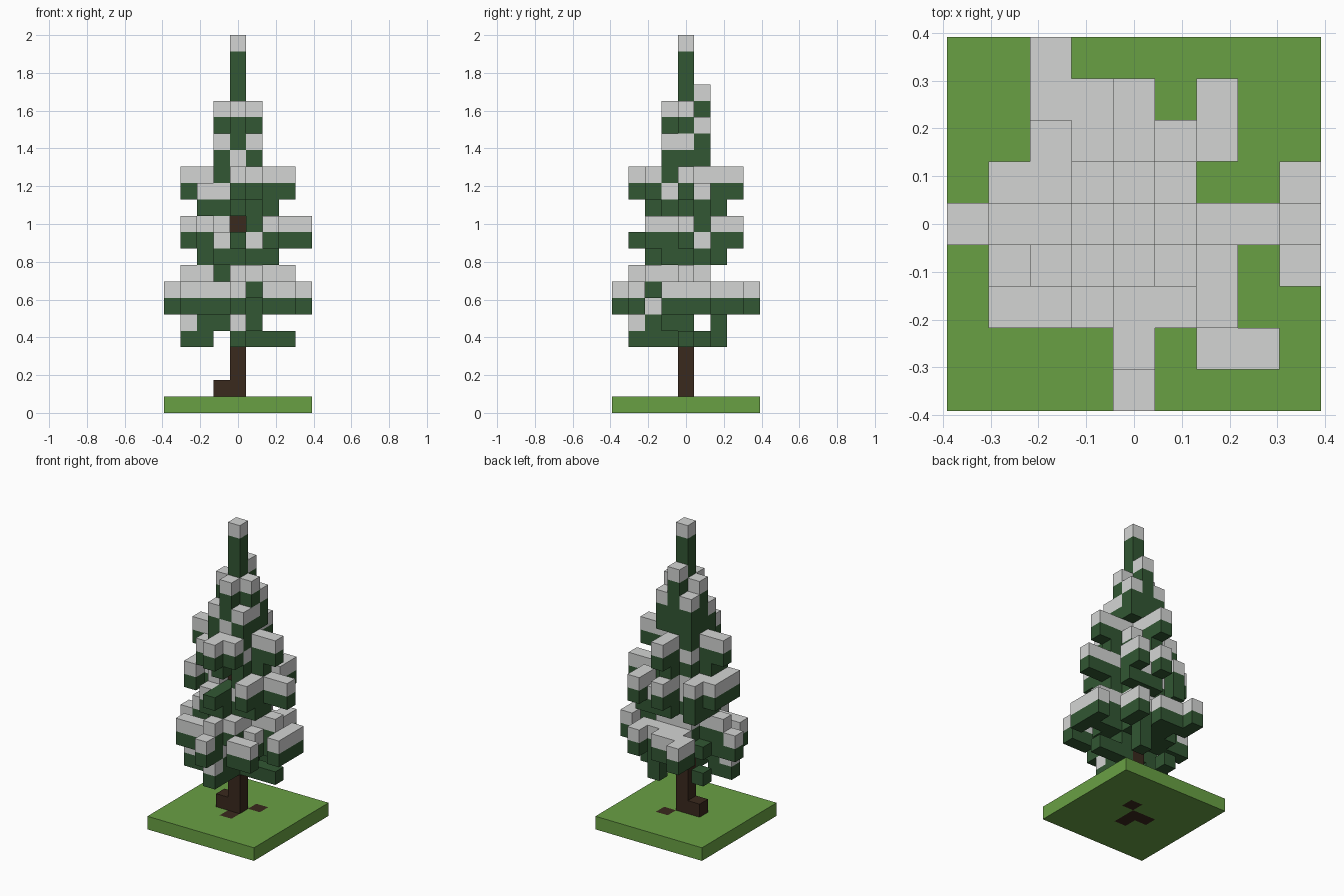
import bpy
import bmesh
from mathutils import Vector

cube = bpy.data.objects.get("Cube")
if cube:
    bpy.data.objects.remove(cube, do_unlink=True)

UNIT = 2 / 23          # edge of one block
leaves, snow, wood, soil = set(), set(), set(), set()
EAST, WEST, NORTH, SOUTH = (1, 0), (-1, 0), (0, 1), (0, -1)


def branch(start, layer, length=1, way=EAST, snowy=True):
    """Straight run of leaf blocks, with a cap of snow if wanted."""
    for i in range(length):
        x, y = start[0] + way[0] * i, start[1] + way[1] * i
        leaves.add((x, y, layer))
        if snowy:
            snow.add((x, y, layer + 1))


def column(x, y, pattern):
    """Upright stack starting at the lowest leaf layer: g leaf, s snow."""
    for z, kind in enumerate(pattern, 4):
        if kind == "g":
            leaves.add((x, y, z))
        elif kind == "s":
            snow.add((x, y, z))


# Ground slab, roots and trunk
roots = {(0, 0, 0), SOUTH + (0,), WEST + (0,), (1, 1, 0)}
soil.update((x, y, 0) for x in range(-4, 5) for y in range(-4, 5))
wood |= roots | {WEST + (1,)} | {(0, 0, z) for z in range(1, 19)}

# Dense foliage around the trunk
column(*SOUTH, "ggggsgg.gggsggs")
column(*NORTH, "..ggsggsggsggggs")
column(*EAST, "ggggsggsggsgsgs")
column(*WEST, "..ggsggsggsgggs")
column(1, -1, ".gggsgsggsggs")
column(-1, -1, ".ggggggsgsggs")
column(1, 1, "..ggsgsggs.ggs")
column(-1, 1, "..ggsgssgsgggs")
column(1, -2, "...gs....gs")

# Lowest sparse twigs
branch((2, 0), 4, 2, snowy=False)
branch((0, -2), 4, snowy=False)
branch((0, -2), 5)
branch((0, -3), 4)
branch((-3, -1), 4, 2)
branch((-2, -1), 5)
branch((-2, 1), 4, snowy=False)
branch((1, 2), 4, snowy=False)
branch((1, 2), 5)

# Wide bottom tier
branch((2, 0), 6, 3)
branch((4, -1), 6, 3, NORTH)
branch((2, -3), 6, 2)
branch((2, -1), 6)
branch((0, -3), 6, 2, SOUTH)
branch((-2, 0), 6, 3, WEST)
branch((-3, -2), 6, 3)
branch((-2, -1), 6, 3, NORTH, snowy=False)
branch((0, 2), 6, 2, NORTH)
branch((-2, 3), 6, 2)
branch((-2, 4), 6)
branch((-1, 2), 6)
branch((1, 2), 6, 2)
branch((2, 3), 6)
branch((2, 0), 7, 2)
branch((-2, 0), 7, 2, WEST)
branch((0, -2), 7, 2, SOUTH)

# Middle tier, with a pinwheel of side shoots under it
for way in (EAST, WEST, NORTH, SOUTH):
    tip = (way[0] * 2, way[1] * 2)
    side = (tip[0] + way[1], tip[1] - way[0])
    branch(side, 9)
    for layer in (9, 12):
        branch(tip, layer, snowy=False)
    branch(tip, 10, 2, way, snowy=way != SOUTH)
    branch(tip, 13, 2, way)        # top tier arms
branch((4, 0), 10)
branch((2, -2), 10, 2, NORTH)
branch((2, 2), 10, 2, NORTH)
branch((-3, -1), 10, 3, NORTH)
branch((-2, 1), 10, 2, NORTH)
branch((-2, 2), 9, snowy=False)
branch((2, 2), 9, snowy=False)
branch((-2, -1), 12)

# Pointed tip
leaves.update((0, 0, z) for z in range(19, 22))
snow.add((0, 0, 22))

leaves -= wood
snow -= leaves | wood
soil -= roots
solid = leaves | snow | wood | soil


def linear(c):
    c /= 255
    return c / 12.92 if c <= 0.04045 else ((c + 0.055) / 1.055) ** 2.4


def material(name, rgb):
    mat = bpy.data.materials.new(name)
    colour = [linear(c) for c in rgb] + [1]
    mat.use_nodes = True
    mat.diffuse_color = colour
    mat.node_tree.nodes["Principled BSDF"].inputs["Base Color"].default_value = colour
    return mat


def build(name, cells, mat):
    """Mesh the outer faces of a set of blocks."""
    bm = bmesh.new()
    for cell in sorted(cells):
        centre = Vector(cell) + Vector((0, 0, 0.5))
        for axis in range(3):
            for sign in (-1, 1):
                n = Vector((0, 0, 0))
                n[axis] = sign
                if tuple(int(a + b) for a, b in zip(cell, n)) in solid:
                    continue
                u = Vector((0, 0, 0))
                u[(axis + 1) % 3] = 0.5
                v = n.cross(u)
                mid = centre + n / 2
                corners = (mid - u - v, mid + u - v, mid + u + v, mid - u + v)
                bm.faces.new([bm.verts.new(p * UNIT) for p in corners])
    bmesh.ops.remove_doubles(bm, verts=bm.verts, dist=UNIT / 100)
    mesh = bpy.data.meshes.new(name)
    bm.to_mesh(mesh)
    bm.free()
    mesh.materials.append(mat)
    bpy.context.collection.objects.link(bpy.data.objects.new(name, mesh))


build("ground", soil, material("grass green", (105, 160, 68)))
build("trunk", wood, material("bark brown", (58, 41, 29)))
build("foliage", leaves, material("needle green", (50, 87, 51)))
build("snow", snow, material("snow grey", (212, 213, 212)))
